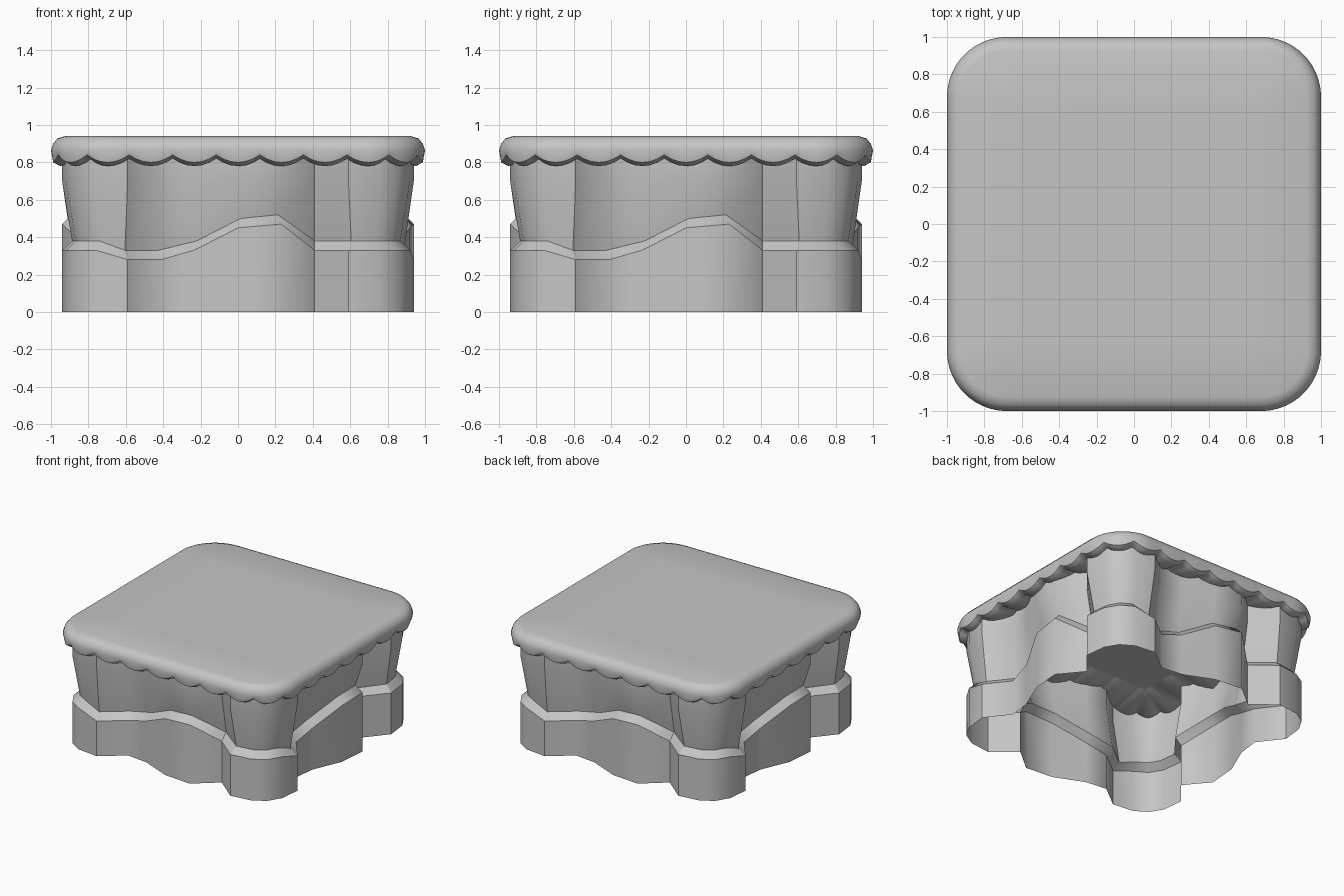
import bpy, bmesh, math
from mathutils import Vector

if "Cube" in bpy.data.objects:
    bpy.data.objects.remove(bpy.data.objects["Cube"], do_unlink=True)

grey = bpy.data.materials.new("plain grey")
grey.use_nodes = True
COLOUR = (0.56, 0.56, 0.56, 1)
grey.diffuse_color = COLOUR
grey.node_tree.nodes["Principled BSDF"].inputs["Base Color"].default_value = COLOUR


def loft(name, rings, sharp_rings=(), sharp_columns=(), closed_ends=False):
    """Skin closed rings of points, smooth except along the chosen lines."""
    bm = bmesh.new()
    rows = [[bm.verts.new(p) for p in ring] for ring in rings]
    n = len(rows[0])
    for low, high in zip(rows, rows[1:]):
        for i in range(n):
            j = (i + 1) % n
            bm.faces.new((low[i], low[j], high[j], high[i]))
    for r in sharp_rings:
        for i in range(n):
            edge = bm.edges.get((rows[r][i], rows[r][(i + 1) % n]))
            edge.smooth = False
    for low, high in zip(rows, rows[1:]):
        for i in sharp_columns:
            bm.edges.get((low[i], high[i])).smooth = False
    if closed_ends:
        bm.faces.new(rows[0][::-1])
        bm.faces.new(rows[-1])
    for face in bm.faces:
        face.smooth = True
    bmesh.ops.remove_doubles(bm, verts=bm.verts, dist=0.0005)
    mesh = bpy.data.meshes.new(name)
    bm.to_mesh(mesh)
    bm.free()
    mesh.materials.append(grey)
    obj = bpy.data.objects.new(name, mesh)
    bpy.context.collection.objects.link(obj)


# Wavy outline of one side: x, y, ledge height; then turned around four times
SIDE = [(-.76, -.92, .38), (-.59, -.94, .33), (-.41, -.80, .33), (-.235, -.82, .38),
        (0, -.92, .50), (.23, -.94, .52), (.41, -.79, .38), (.59, -.94, .38),
        (.76, -.92, .38), (.86, -.86, .38)]
outline, ledge = [], []
for turn in range(4):
    for x, y, z in SIDE:
        for _ in range(turn):
            x, y = -y, x
        outline.append(Vector((x, y)))
        ledge.append(z)
count = len(outline)


def inset(distance):
    """Move the outline inwards along its corner normals."""
    result = []
    for i, p in enumerate(outline):
        a = (p - outline[i - 1]).normalized()
        b = (outline[(i + 1) % count] - p).normalized()
        t = (a + b).normalized()
        result.append(p - Vector((t.y, -t.x)) * distance)
    return result


def wall_ring(distance, heights):
    return [(p.x, p.y, z) for p, z in zip(inset(distance), heights)]


creases = [i for i in range(count) if i % len(SIDE) in (1, 6, 7)]

# Lower skirt with its sloping ledge
loft("base_skirt",
     [wall_ring(0, [0] * count),
      wall_ring(0, [z - .05 for z in ledge]),
      wall_ring(.055, ledge)],
     sharp_rings=(1, 2), sharp_columns=creases)

# Flaring upper wall
loft("upper_wall",
     [wall_ring(.055, ledge),
      wall_ring(0, [.70] * count),
      wall_ring(0, [.84] * count)],
     sharp_columns=creases)

# Rounded lid with a scalloped rim
SCALLOPS, STEPS = 32, 6
COLUMNS = SCALLOPS * STEPS
RADIUS = .32
FLAT = 1 - RADIUS
ARC = RADIUS * math.pi / 2
QUARTER = 2 * FLAT + ARC


def rim_point(column, distance):
    """Point on the rounded square, starting at the middle of the front."""
    turn, s = divmod(column * 4 / COLUMNS, 1)
    s *= QUARTER
    r = RADIUS - distance
    if s < FLAT:
        x, y = s, -1 + distance
    elif s < FLAT + ARC:
        a = (s - FLAT) / RADIUS
        x, y = FLAT + r * math.sin(a), -FLAT - r * math.cos(a)
    else:
        x, y = 1 - distance, s - FLAT - ARC - FLAT
    for _ in range(int(turn)):
        x, y = -y, x
    return x, y


def lid_ring(distance, z, wave=0):
    ring = []
    for c in range(COLUMNS):
        f = ((c / STEPS + .5) % 1 - .5) * 2
        ring.append((*rim_point(c, distance), z + wave * f * f))
    return ring


def square_ring(half, z):
    ring = []
    for c in range(COLUMNS):
        x, y = rim_point(c, 0)
        ring.append((max(-half, min(half, x)), max(-half, min(half, y)), z))
    return ring


loft("scalloped_lid",
     [square_ring(.66, .86),
      lid_ring(.05, .78, .04),
      lid_ring(.012, .80, .04),
      lid_ring(0, .865),
      lid_ring(.012, .90),
      lid_ring(.035, .928),
      lid_ring(.075, .94),
      square_ring(.62, .942)],
     sharp_rings=(0, 2), closed_ends=True)
